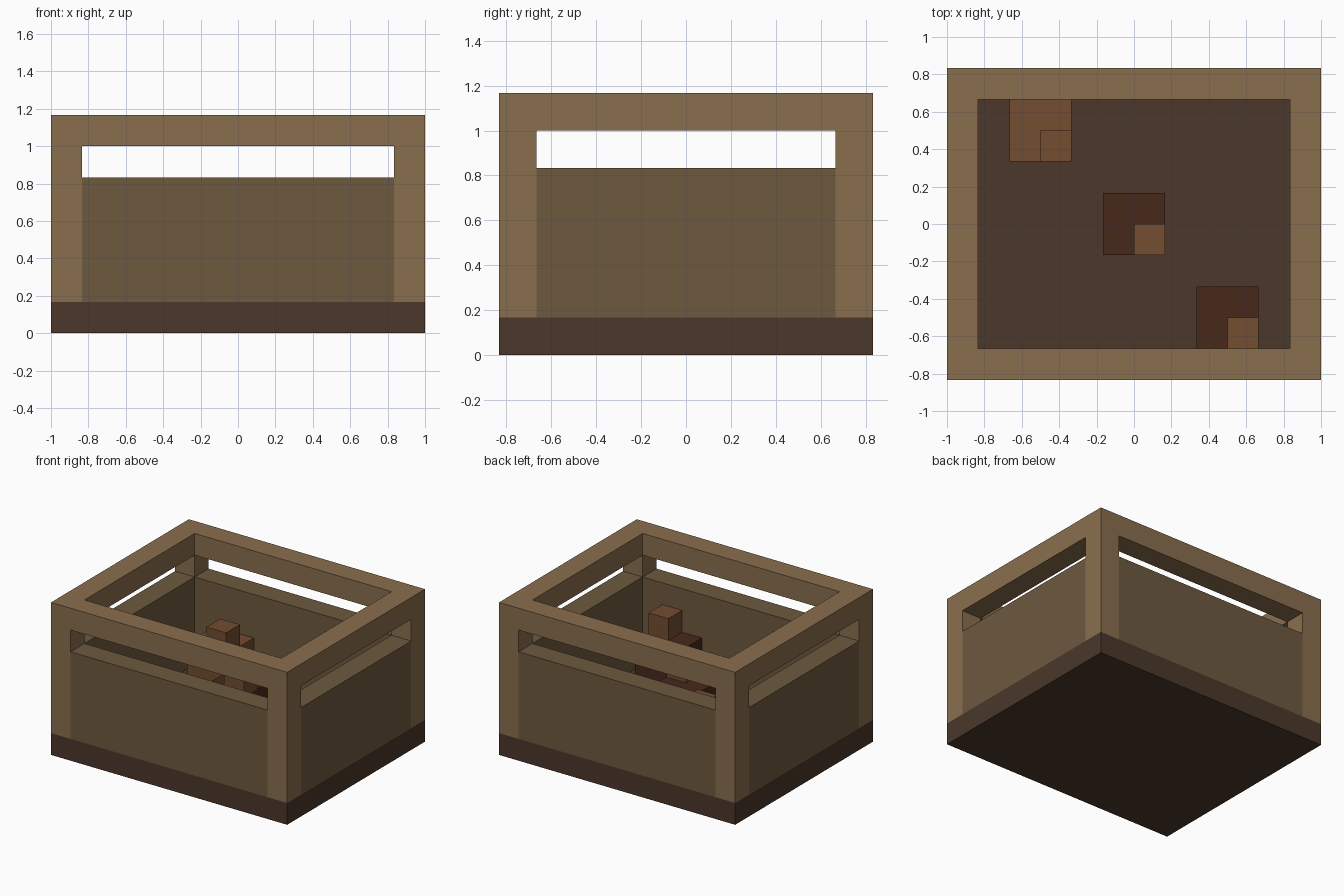
import bpy
import bmesh

if "Cube" in bpy.data.objects:
    bpy.data.objects.remove(bpy.data.objects["Cube"])

U = 1 / 6  # the model sits on a grid of sixths


def material(name, rgb):
    # sRGB 0-255 to linear
    m = bpy.data.materials.new(name)
    m.diffuse_color = [(c / 255) ** 2.2 for c in rgb] + [1]
    m.use_nodes = True
    m.node_tree.nodes["Principled BSDF"].inputs["Base Color"].default_value = m.diffuse_color
    return m


frame_wood = material("frame_wood", (136, 110, 79))
panel_wood = material("panel_wood", (109, 90, 65))
base_wood = material("base_wood", (76, 58, 46))
dark_red = material("dark_red", (73, 45, 33))
light_red = material("light_red", (115, 78, 52))


def finish(name, bm, mat):
    bmesh.ops.recalc_face_normals(bm, faces=bm.faces)
    mesh = bpy.data.meshes.new(name)
    bm.to_mesh(mesh)
    bm.free()
    mesh.materials.append(mat)
    ob = bpy.data.objects.new(name, mesh)
    bpy.context.collection.objects.link(ob)
    return ob


def box(name, lo, hi, mat):
    # box between two corners given in grid units
    bm = bmesh.new()
    bmesh.ops.create_cube(bm, size=1)
    for v in bm.verts:
        v.co = [U * (h if c > 0 else l) for c, l, h in zip(v.co, lo, hi)]
    return finish(name, bm, mat)


def ring(name, hx, hy, width, z0, z1, mat):
    # rectangular frame with mitred corners
    bm = bmesh.new()
    corners = [(-1, -1), (1, -1), (1, 1), (-1, 1)]
    loops = []
    for inset, z in ((0, z0), (0, z1), (width, z1), (width, z0)):
        loops.append([bm.verts.new((sx * (hx - inset) * U, sy * (hy - inset) * U, z * U))
                      for sx, sy in corners])
    for a in range(4):
        for i in range(4):
            p, q, j = loops[a], loops[(a + 1) % 4], (i + 1) % 4
            bm.faces.new((p[i], p[j], q[j], q[i]))
    return finish(name, bm, mat)


# Floor slab and top rail
box("base", (-6, -5, 0), (6, 5, 1), base_wood)
ring("top_rail", 6, 5, 1, 6, 7, frame_wood)

# Corner posts
for side, x in (("left", -6), ("right", 5)):
    for end, y in (("front", -5), ("back", 4)):
        box(f"{end}_{side}_post", (x, y, 1), (x + 1, y + 1, 6), frame_wood)

# Wall panels, leaving an open slot below the rail
for end, y in (("front", -5), ("back", 4)):
    box(f"{end}_panel", (-5, y, 1), (5, y + 1, 5), panel_wood)
for side, x in (("left", -6), ("right", 5)):
    box(f"{side}_panel", (x, -4, 1), (x + 1, 4, 5), panel_wood)

# Blocks inside the box, each with a small cube on its front right corner
for name, x, y, mat in (("back", -4, 2, light_red),
                        ("middle", -1, -1, dark_red),
                        ("front", 2, -4, dark_red)):
    box(f"{name}_block", (x, y, 1), (x + 2, y + 2, 3), mat)
    box(f"{name}_block_cube", (x + 1, y, 3), (x + 2, y + 1, 4), light_red)
